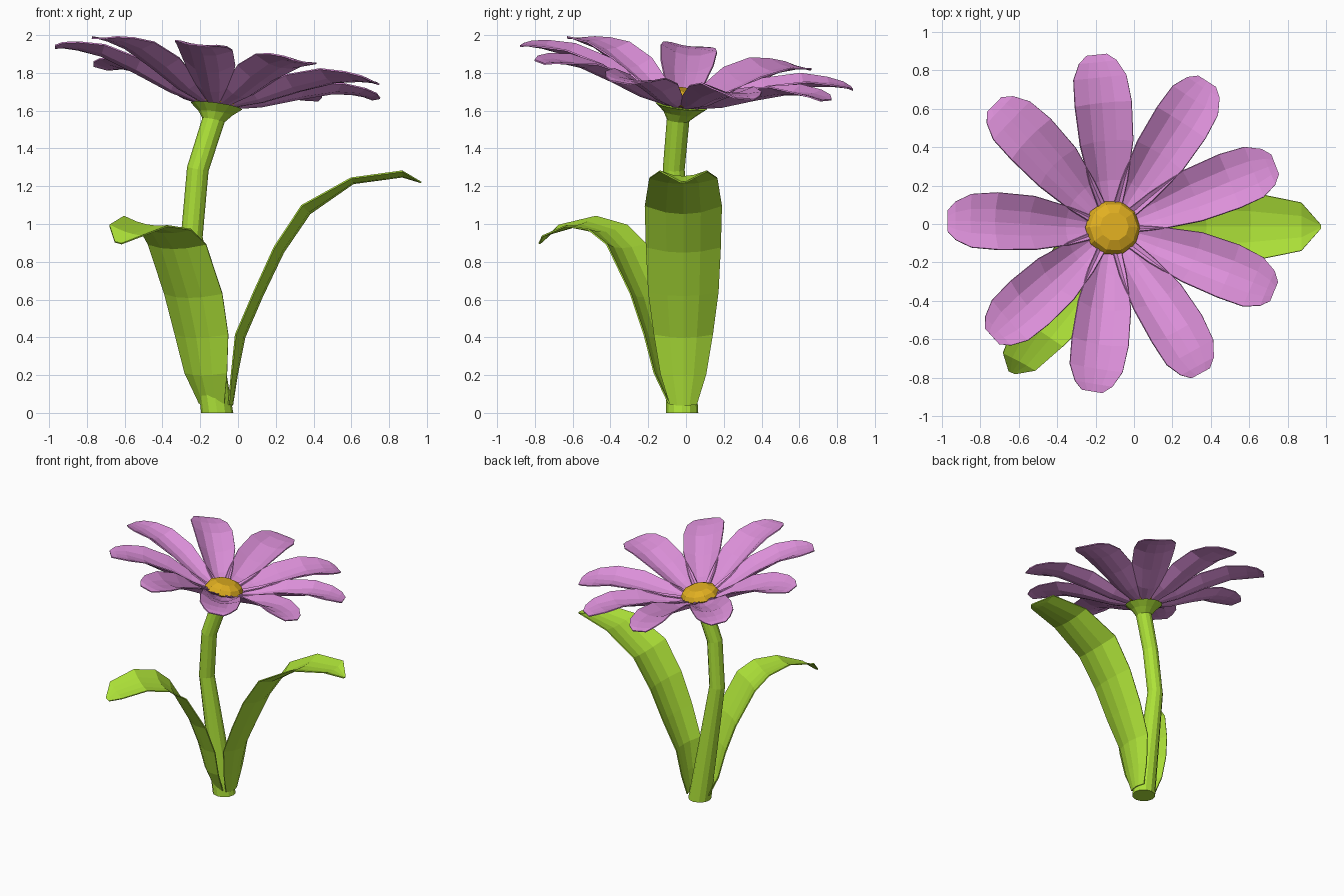
import bpy, math
from mathutils import Vector, Matrix

if "Cube" in bpy.data.objects:
    bpy.data.objects.remove(bpy.data.objects["Cube"])

UP = Vector((0, 0, 1))


def material(name, rgb):
    m = bpy.data.materials.new(name)
    m.diffuse_color = (*rgb, 1)
    m.use_nodes = True
    m.node_tree.nodes["Principled BSDF"].inputs["Base Color"].default_value = m.diffuse_color
    return m


PINK = material("petal_pink", (0.72, 0.28, 0.70))
GREEN = material("leaf_green", (0.42, 0.76, 0.04))
GOLD = material("centre_gold", (0.75, 0.43, 0.015))


def add_mesh(name, verts, faces, mat, matrix=None, thick=0):
    me = bpy.data.meshes.new(name)
    me.from_pydata(verts, [], faces)
    me.materials.append(mat)
    ob = bpy.data.objects.new(name, me)
    bpy.context.collection.objects.link(ob)
    if matrix:
        ob.matrix_world = matrix
    if thick:
        mod = ob.modifiers.new("thickness", "SOLIDIFY")
        mod.thickness = thick
        mod.offset = 0
    return ob


def blade(name, rows, mat, matrix, thick=0.008):
    """Cupped strip growing along local +x; rows of (x, z, half width, cup, roll)."""
    cols = (-1, -0.45, 0, 0.45, 1)
    verts, faces = [], []
    for i, (x, z, w, cup, roll) in enumerate(rows):
        a, b = rows[max(i - 1, 0)], rows[min(i + 1, len(rows) - 1)]
        t = Vector((b[0] - a[0], 0, b[1] - a[1])).normalized()
        n = Vector((-t.z, 0, t.x))
        side = Matrix.Rotation(math.radians(roll), 3, t) @ Vector((0, 1, 0))
        for u in cols:
            verts.append(Vector((x, 0, z)) + side * u * w + n * cup * u * u)
    k = len(cols)
    for i in range(len(rows) - 1):
        for j in range(k - 1):
            p = i * k + j
            faces.append((p, p + k, p + k + 1, p + 1))
    return add_mesh(name, verts, faces, mat, matrix, thick)


def loft(name, rings, mat, sides, matrix=None):
    """Capped tube through rings of (centre, axis, radius)."""
    verts, faces = [], []
    for c, axis, r in rings:
        q = UP.rotation_difference(Vector(axis))
        for k in range(sides):
            a = math.tau * k / sides
            verts.append(Vector(c) + q @ Vector((r * math.cos(a), r * math.sin(a), 0)))
    for i in range(len(rings) - 1):
        for k in range(sides):
            n = (k + 1) % sides
            faces.append((i * sides + k, i * sides + n, (i + 1) * sides + n, (i + 1) * sides + k))
    faces.append(tuple(reversed(range(sides))))
    faces.append(tuple(range(len(verts) - sides, len(verts))))
    return add_mesh(name, verts, faces, mat, matrix)


# Tilted frame of the flower head
tilt = Vector((0.14, 0.13, 1)).normalized()
head_pos = Vector((-0.115, -0.025, 1.62))
head = Matrix.Translation(head_pos) @ UP.rotation_difference(tilt).to_matrix().to_4x4()

# Stem, flaring into the cup under the petals
loft("stem", [
    ((-0.11, -0.02, 0), (0, 0, 1), 0.085),
    ((-0.245, -0.05, 0.93), (-0.03, -0.03, 1), 0.058),
    ((-0.213, -0.065, 1.29), (0.2, 0, 1), 0.058),
    ((-0.13, -0.042, 1.55), (0.2, 0.1, 1), 0.06),
    (head_pos - tilt * 0.035, tilt, 0.09),
    (head_pos + tilt * 0.005, tilt, 0.138),
], GREEN, 12)

# Flower centre dome
loft("flower_centre", [((0, 0, h), UP, r) for r, h in
     ((0.12, 0.015), (0.145, 0.035), (0.125, 0.07), (0.075, 0.095))], GOLD, 10, head)

# Nine petals
petal_rows = [
    (0.06, 0.0, 0.045, 0.015, 0),
    (0.25, 0.045, 0.10, 0.045, 0),
    (0.45, 0.12, 0.14, 0.065, 0),
    (0.64, 0.185, 0.15, 0.045, 0),
    (0.77, 0.205, 0.14, 0.02, 0),
    (0.85, 0.205, 0.10, 0.01, 0),
    (0.89, 0.20, 0.055, 0.0, 0),
]
for i, ang in enumerate((96.5, 57.5, 21, -23, -61, -99, -138, 179.5, 136)):
    spin = Matrix.Rotation(math.radians(ang), 4, "Z")
    blade(f"petal_{i + 1}", petal_rows, PINK, head @ spin)

# Large leaf on the right
blade("leaf_right", [
    (-0.03, 0.04, 0.07, 0.02, 0),
    (-0.005, 0.2, 0.12, 0.03, 0),
    (0.035, 0.40, 0.155, 0.05, 0),
    (0.13, 0.62, 0.185, 0.05, 0),
    (0.24, 0.85, 0.197, 0.055, 0),
    (0.38, 1.055, 0.203, 0.06, 0),
    (0.61, 1.215, 0.18, 0.03, 0),
    (0.87, 1.25, 0.125, 0.03, 0),
    (0.97, 1.22, 0.012, 0.0, 0),
], GREEN, Matrix.Translation((0, -0.014, 0)))

# Smaller drooping leaf at the front left
blade("leaf_left", [
    (0.06, 0.04, 0.08, 0.03, 0),
    (0.125, 0.2, 0.135, 0.04, 0),
    (0.175, 0.40, 0.17, 0.05, 0),
    (0.25, 0.61, 0.185, 0.05, 0),
    (0.39, 0.87, 0.185, 0.04, 0),
    (0.49, 0.955, 0.175, 0.03, -4),
    (0.65, 0.995, 0.145, 0.02, -10),
    (0.84, 0.955, 0.10, 0.01, -18),
    (0.91, 0.90, 0.02, 0.0, -18),
], GREEN, Matrix.Translation((-0.12, -0.02, 0)) @ Matrix.Rotation(math.radians(235.6), 4, "Z"))
